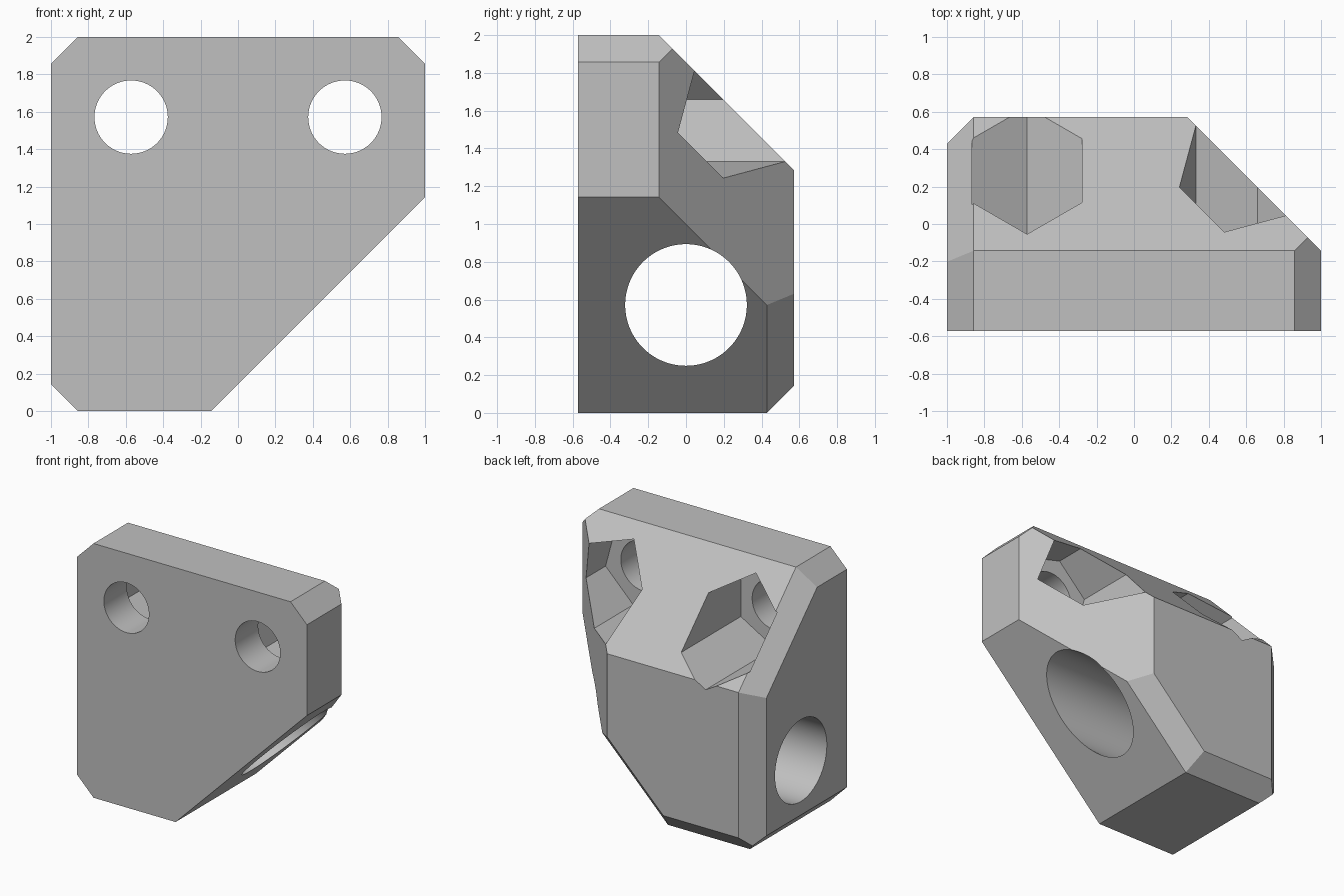
import bpy
import bmesh
from math import radians, sqrt
from mathutils import Matrix, Vector

cube = bpy.data.objects.get("Cube")
if cube:
    bpy.data.objects.remove(cube, do_unlink=True)

U = 1 / 7          # chamfer size, the design module
R2 = sqrt(2)

grey = bpy.data.materials.new("light grey")
grey.use_nodes = True
colour = (0.53, 0.53, 0.53, 1)
grey.diffuse_color = colour
grey.node_tree.nodes["Principled BSDF"].inputs["Base Color"].default_value = colour


def make_object(name, bm):
    bmesh.ops.recalc_face_normals(bm, faces=bm.faces)
    mesh = bpy.data.meshes.new(name)
    bm.to_mesh(mesh)
    bm.free()
    mesh.materials.append(grey)
    obj = bpy.data.objects.new(name, mesh)
    bpy.context.collection.objects.link(obj)
    return obj


def slice_off(bm, point, normal):
    """Remove everything beyond a plane and cap the cut."""
    geom = bm.verts[:] + bm.edges[:] + bm.faces[:]
    bmesh.ops.bisect_plane(bm, geom=geom, dist=1e-5, plane_co=point,
                           plane_no=Vector(normal).normalized(), clear_outer=True)
    bmesh.ops.holes_fill(bm, edges=[e for e in bm.edges if e.is_boundary])


def prism(name, sides, radius, start, end, turn=0):
    """Straight prism or cylinder from start to end."""
    start, end = Vector(start), Vector(end)
    axis = end - start
    rot = axis.to_track_quat('Z', 'X' if abs(axis.x) < 0.1 else 'Y').to_matrix().to_4x4()
    spin = Matrix.Rotation(radians(turn), 4, axis)
    bm = bmesh.new()
    bmesh.ops.create_cone(bm, cap_ends=True, segments=sides, radius1=radius,
                          radius2=radius, depth=axis.length,
                          matrix=Matrix.Translation((start + end) / 2) @ spin @ rot)
    obj = make_object(name, bm)
    obj.hide_render = True
    return obj


# Solid block
bm = bmesh.new()
bmesh.ops.create_cube(bm, size=1, matrix=Matrix.Translation((0, 0, 1))
                      @ Matrix.Diagonal((2, 8 * U, 2, 1)))

# Large slanted faces: top back, lower left, back left
slice_off(bm, (0, -U, 2), (0, 1, 1))
slice_off(bm, (1, 0, 8 * U), (1, 0, -1))
slice_off(bm, (1, -U, 0), (1, 1, 0))

# Edge chamfers
slice_off(bm, (-1, 0, U), (-1, 0, -1))
slice_off(bm, (-1, 0, 2 - U), (-1, 0, 1))
slice_off(bm, (1, 0, 2 - U), (1, 0, 1))
slice_off(bm, (-1, 3 * U, 0), (-1, 1, 0))
slice_off(bm, (0, 3 * U, 0), (0, 1, -1))
slice_off(bm, (U - 1, -U, 2), (-R2, 1, 1))
slice_off(bm, (3 * U, 3 * U, 4 * U), (1, R2, -1))
block = make_object("corner_block", bm)

# Rod bore, screw holes and hexagonal nut pockets
cutters = [prism("rod_bore", 128, 0.322, (-2, 0, 4 * U), (2, 0, 4 * U))]
for side, x, turn in (("right", -4 * U, 30), ("left", 4 * U, 15)):
    z = 11 * U
    cutters.append(prism(side + "_screw_hole", 96, 0.196, (x, -1, z), (x, 0.9, z)))
    cutters.append(prism(side + "_nut_pocket", 6, 0.34,
                         (x, -2 * U, z), (x, 1, z), turn))

for cutter in cutters:
    mod = block.modifiers.new(cutter.name, 'BOOLEAN')
    mod.operation = 'DIFFERENCE'
    mod.solver = 'EXACT'
    mod.object = cutter

# Apply the cuts, then drop the cutters
bpy.context.view_layer.update()
graph = bpy.context.evaluated_depsgraph_get()
result = bpy.data.meshes.new_from_object(block.evaluated_get(graph))
block.modifiers.clear()
block.data = result
result.materials.clear()
result.materials.append(grey)
for cutter in cutters:
    bpy.data.objects.remove(cutter, do_unlink=True)

bpy.ops.object.select_all(action='DESELECT')
block.select_set(True)
bpy.context.view_layer.objects.active = block
bpy.ops.object.shade_smooth_by_angle(angle=radians(20))
